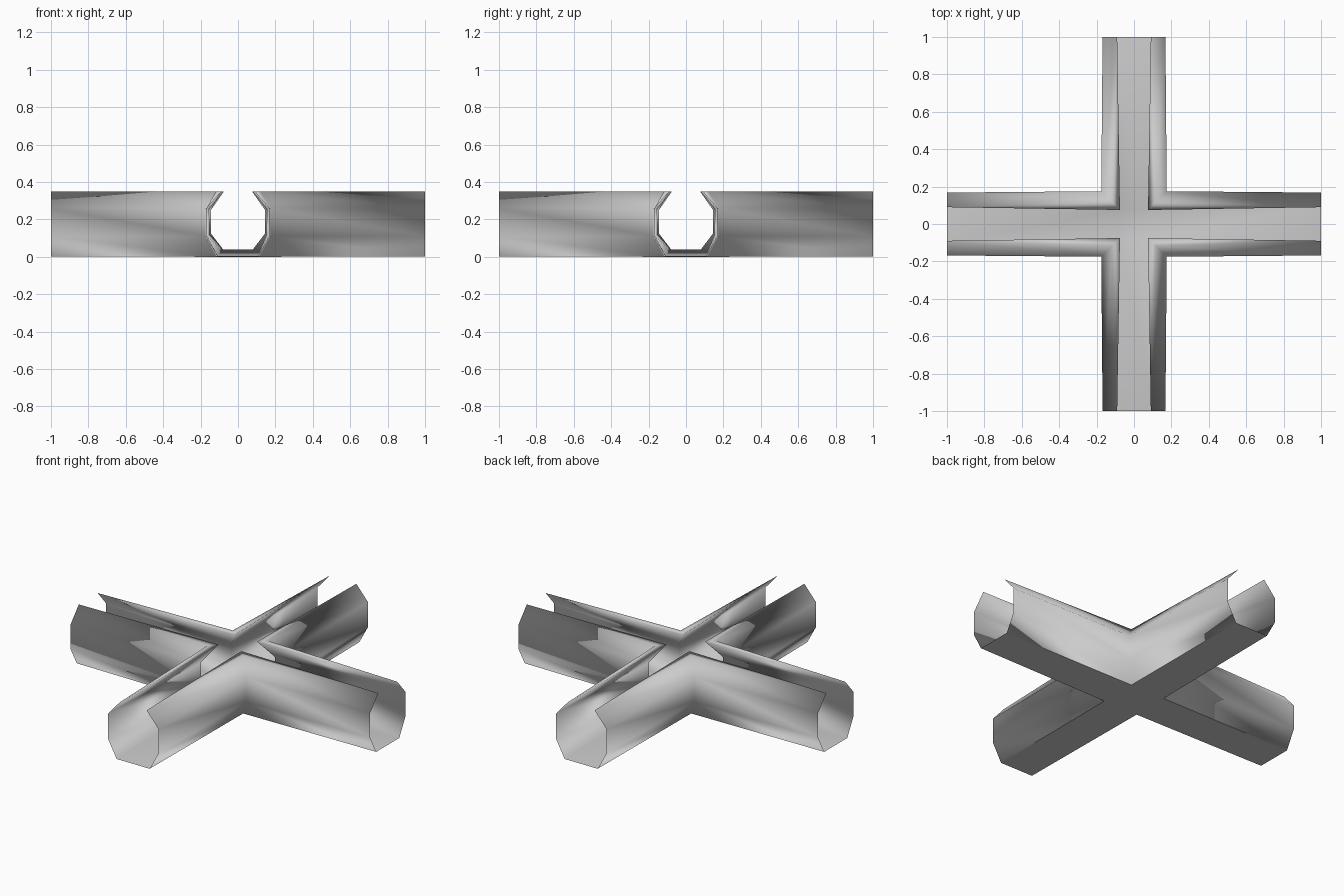
import bpy
import bmesh
import math
from mathutils import Matrix

if "Cube" in bpy.data.objects:
    bpy.data.objects.remove(bpy.data.objects["Cube"], do_unlink=True)

# Plain grey material
grey = bpy.data.materials.new("plain_grey")
grey.use_nodes = True
colour = (0.6, 0.6, 0.6, 1)
grey.diffuse_color = colour
grey.node_tree.nodes["Principled BSDF"].inputs["Base Color"].default_value = colour

# Half profiles (distance from arm axis, height), floor corner to open lip
outer = [(0.115, 0.0), (0.175, 0.11), (0.175, 0.26), (0.118, 0.35)]
inner = [(0.08, 0.04), (0.145, 0.125), (0.145, 0.25), (0.075, 0.35)]
tip = [(0.11, 0.003), (0.168, 0.11), (0.168, 0.26), (0.09, 0.35)]

bm = bmesh.new()


def add_face(points, turn, flip):
    verts = [bm.verts.new(turn @ p) for p in points]
    bm.faces.new(verts[::-1] if flip else verts)


def add_strip(a, b, tip_a, tip_b, turn, flip):
    """Wall band running from one arm tip, round the corner, to the next."""
    def row(p, t):
        return [(1, t[0], t[1]), (p[0], p[0], p[1]), (t[0], 1, t[1])]
    low, high = row(a, tip_a), row(b, tip_b)
    for k in range(2):
        quad = [low[k], low[k + 1], high[k + 1], high[k]]
        unique = list(dict.fromkeys(quad))
        add_face([Matrix.Identity(3) @ vec(p) for p in unique], turn, flip)


def vec(p):
    from mathutils import Vector
    return Vector(p)


# Four corner walls and four arm floors by rotation
for quarter in range(4):
    turn = Matrix.Rotation(quarter * math.pi / 2, 3, 'Z')
    for shell, flip in ((outer, True), (inner, False)):
        for i in range(3):
            add_strip(shell[i], shell[i + 1], tip[i], tip[i + 1], turn, flip)
        # Arm floor, tapering to the thin tip
        d, z = shell[0]
        e, h = tip[0]
        add_face([vec(p) for p in ((d, -d, z), (1, -e, h), (1, e, h), (d, d, z))],
                 turn, flip)
    # Flat lip joining the two shells
    add_strip(outer[3], inner[3], tip[3], tip[3], turn, True)

# Centre floor squares
for shell, flip in ((outer, True), (inner, False)):
    d, z = shell[0]
    add_face([vec(p) for p in ((-d, -d, z), (d, -d, z), (d, d, z), (-d, d, z))],
             Matrix.Identity(3), flip)

bmesh.ops.remove_doubles(bm, verts=bm.verts, dist=0.0005)
bmesh.ops.recalc_face_normals(bm, faces=bm.faces)

# Smooth walls, with a crisp edge round the underside
for face in bm.faces:
    face.smooth = True
bm.normal_update()
for edge in bm.edges:
    under = [f for f in edge.link_faces if f.normal.z < -0.95]
    if len(under) == 1:
        edge.smooth = False

mesh = bpy.data.meshes.new("cross_channel")
bm.to_mesh(mesh)
bm.free()
mesh.materials.append(grey)
channel = bpy.data.objects.new("cross_channel", mesh)
bpy.context.scene.collection.objects.link(channel)
